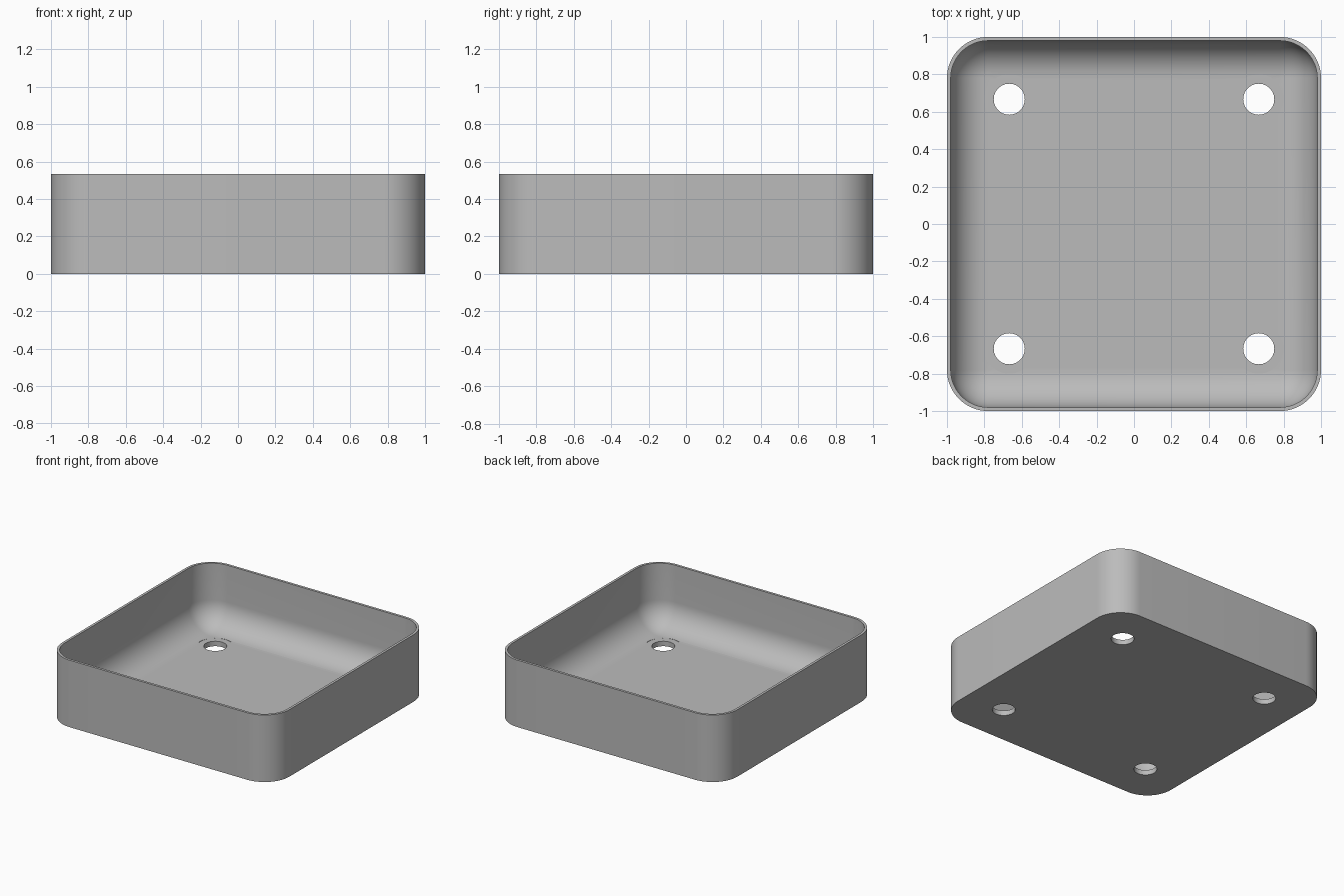
import bpy, bmesh, math
from mathutils import Vector

cube = bpy.data.objects.get("Cube")
if cube:
    bpy.data.objects.remove(cube, do_unlink=True)

HEIGHT, FLOOR, WALL = 0.533, 0.04, 0.02
CORNER, FILLET, STEPS = 0.22, 0.2, 16
HOLE_POS, HOLE_R, SEAT_R = 0.667, 0.083, 0.133

grey = bpy.data.materials.new("plain grey")
grey.use_nodes = True
colour = (0.5, 0.5, 0.5, 1)
grey.diffuse_color = colour
grey.node_tree.nodes["Principled BSDF"].inputs["Base Color"].default_value = colour


def rounded_square(bm, inset, z):
    """Loop of vertices: square with rounded corners, shrunk by inset."""
    centre, radius = 1 - CORNER, CORNER - inset
    loop = []
    for quarter in range(4):
        mid = math.pi / 4 + quarter * math.pi / 2
        cx = math.copysign(centre, math.cos(mid))
        cy = math.copysign(centre, math.sin(mid))
        for i in range(STEPS + 1):
            a = (quarter + i / STEPS) * math.pi / 2
            loop.append(bm.verts.new((cx + radius * math.cos(a), cy + radius * math.sin(a), z)))
    return loop


def cylinder_cutter(x, y, radius, low, high):
    bpy.ops.mesh.primitive_cylinder_add(vertices=48, radius=radius, depth=high - low,
                                        location=(x, y, (low + high) / 2))
    cutter = bpy.context.object
    cutter.name = "hole_cutter"
    cutter.hide_render = True
    return cutter


# Tray shell: outer wall, rim, inner wall and rounded floor edge
bm = bmesh.new()
section = [(0, 0), (0, HEIGHT), (WALL, HEIGHT)]
for i in range(STEPS + 1):
    a = i / STEPS * math.pi / 2
    section.append((WALL + FILLET * (1 - math.cos(a)), FLOOR + FILLET * (1 - math.sin(a))))
loops = [rounded_square(bm, inset, z) for inset, z in section]
count = len(loops[0])
for low, high in zip(loops, loops[1:]):
    for i in range(count):
        j = (i + 1) % count
        bm.faces.new((low[i], low[j], high[j], high[i]))
bm.faces.new(loops[0][::-1])
bm.faces.new(loops[-1])
bmesh.ops.remove_doubles(bm, verts=bm.verts[:], dist=0.0001)
bmesh.ops.recalc_face_normals(bm, faces=bm.faces[:])
mesh = bpy.data.meshes.new("tray")
bm.to_mesh(mesh)
bm.free()
mesh.materials.append(grey)
tray = bpy.data.objects.new("tray", mesh)
bpy.context.collection.objects.link(tray)

# Four through holes, each with a flat screw seat trimmed into the floor edge
for x in (-HOLE_POS, HOLE_POS):
    for y in (-HOLE_POS, HOLE_POS):
        for radius, low, high in ((SEAT_R, FLOOR - 0.0005, 0.2), (HOLE_R, -0.1, 0.2)):
            cutter = cylinder_cutter(x, y, radius, low, high)
            cut = tray.modifiers.new("hole", "BOOLEAN")
            cut.operation = "DIFFERENCE"
            cut.solver = "EXACT"
            cut.object = cutter
            bpy.context.view_layer.objects.active = tray
            bpy.ops.object.modifier_apply(modifier=cut.name)
            bpy.data.objects.remove(cutter, do_unlink=True)

bpy.ops.object.select_all(action="DESELECT")
tray.select_set(True)
bpy.context.view_layer.objects.active = tray
bpy.ops.object.shade_smooth_by_angle(angle=math.radians(30))
